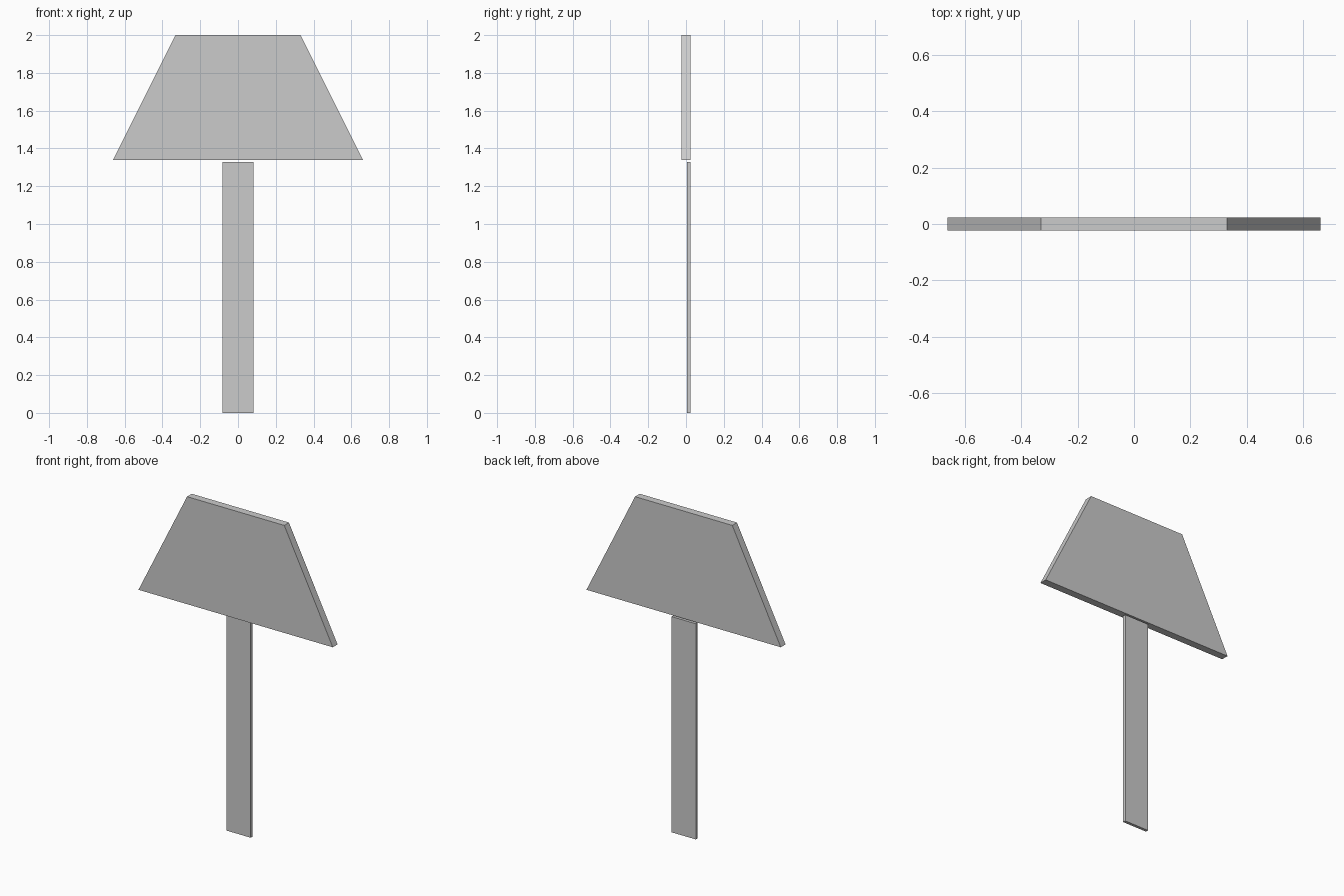
import bpy
import bmesh

if "Cube" in bpy.data.objects:
    bpy.data.objects.remove(bpy.data.objects["Cube"])


def slab(name, profile, y_front, y_back):
    """Extrude a front-view (x, z) outline from y_front to y_back."""
    bm = bmesh.new()
    face = bm.faces.new([bm.verts.new((x, y_front, z)) for x, z in profile])
    result = bmesh.ops.extrude_face_region(bm, geom=[face])
    moved = [v for v in result["geom"] if isinstance(v, bmesh.types.BMVert)]
    bmesh.ops.translate(bm, verts=moved, vec=(0, y_back - y_front, 0))
    bmesh.ops.recalc_face_normals(bm, faces=bm.faces)
    mesh = bpy.data.meshes.new(name)
    bm.to_mesh(mesh)
    bm.free()
    obj = bpy.data.objects.new(name, mesh)
    bpy.context.collection.objects.link(obj)
    return obj


def trapezoid(bottom_half, top_half, z0, z1):
    return [(-bottom_half, z0), (bottom_half, z0), (top_half, z1), (-top_half, z1)]


# Wide tapered board at the top
slab("sign_panel", trapezoid(0.662, 0.331, 1.338, 2.0), -0.023, 0.023)

# Thin post, flush with the back of the board, with a small gap below it
slab("post", trapezoid(0.083, 0.083, 0.0, 1.328), 0.005, 0.023)
